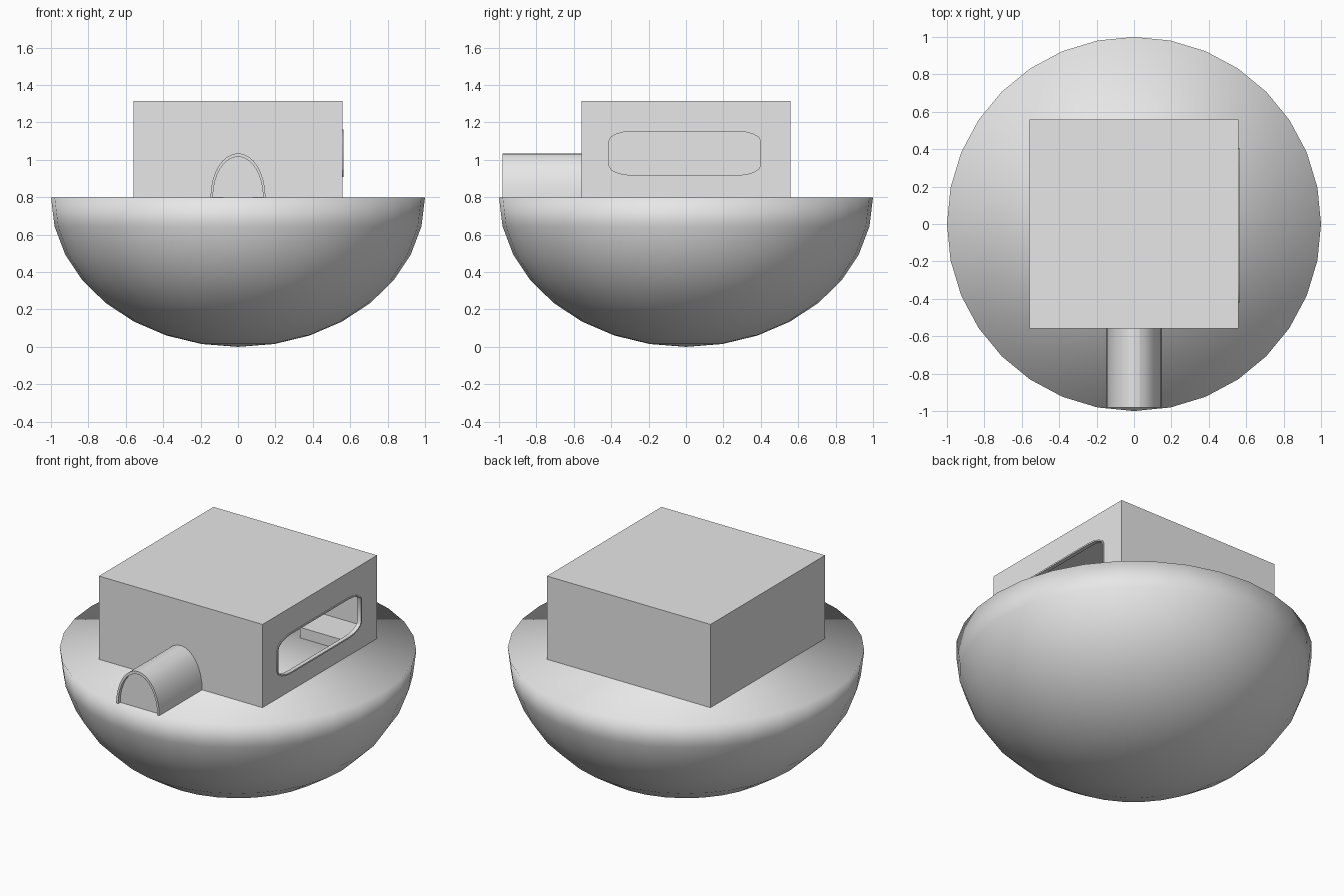
import bpy, bmesh, math

if "Cube" in bpy.data.objects:
    bpy.data.objects.remove(bpy.data.objects["Cube"])

grey = bpy.data.materials.new("plain grey")
grey.diffuse_color = (0.8, 0.8, 0.8, 1)
grey.use_nodes = True
grey.node_tree.nodes["Principled BSDF"].inputs["Base Color"].default_value = grey.diffuse_color


def add(name, bm, smooth=None):
    bmesh.ops.recalc_face_normals(bm, faces=bm.faces)
    me = bpy.data.meshes.new(name)
    bm.to_mesh(me)
    bm.free()
    ob = bpy.data.objects.new(name, me)
    bpy.context.collection.objects.link(ob)
    me.materials.append(grey)
    if smooth is not None:
        bpy.ops.object.select_all(action='DESELECT')
        ob.select_set(True)
        bpy.context.view_layer.objects.active = ob
        bpy.ops.object.shade_smooth_by_angle(angle=math.radians(smooth))
    return ob


def box(name, x0, x1, y0, y1, z0, z1):
    bm = bmesh.new()
    bmesh.ops.create_cube(bm, size=1)
    for v in bm.verts:
        v.co = ((x0 + x1) / 2 + v.co.x * (x1 - x0),
                (y0 + y1) / 2 + v.co.y * (y1 - y0),
                (z0 + z1) / 2 + v.co.z * (z1 - z0))
    return add(name, bm)


def prism(name, ring_a, ring_b):
    bm = bmesh.new()
    a = [bm.verts.new(p) for p in ring_a]
    b = [bm.verts.new(p) for p in ring_b]
    n = len(a)
    for i in range(n):
        bm.faces.new((a[i], a[(i + 1) % n], b[(i + 1) % n], b[i]))
    bm.faces.new(a)
    bm.faces.new(b)
    return add(name, bm)


def cut(ob, cutter):
    m = ob.modifiers.new("cut", 'BOOLEAN')
    m.operation, m.solver, m.object = 'DIFFERENCE', 'EXACT', cutter
    bpy.context.view_layer.objects.active = ob
    bpy.ops.object.modifier_apply(modifier=m.name)
    bpy.data.objects.remove(cutter)


# Bowl-shaped base: lower half of a 32 x 16 sphere, smooth over a flat lid
bm = bmesh.new()
bmesh.ops.create_uvsphere(bm, u_segments=32, v_segments=16, radius=1)
bmesh.ops.delete(bm, geom=[v for v in bm.verts if v.co.z > 0.01], context='VERTS')
rim = [e for e in bm.edges if e.is_boundary]
bmesh.ops.contextual_create(bm, geom=rim)
for v in bm.verts:
    v.co.z = 0.8 + 0.8 * v.co.z
for f in bm.faces:
    f.smooth = True
add("bowl_base", bm)


# Window outline: rounded rectangle on the right wall
def window_ring(x, grow=0.0):
    pts = []
    for k, (sy, sz) in enumerate(((1, 1), (-1, 1), (-1, -1), (1, -1))):
        for j in range(5):
            a = math.radians(k * 90 + j * 22.5)
            pts.append((x, -0.007 + sy * 0.28 + (0.133 + grow) * math.cos(a),
                        1.035 + sz * 0.065 + (0.06 + grow) * math.sin(a)))
    return pts


# Hollow house with the window cut out
house = box("house", -0.56, 0.56, -0.56, 0.56, 0.8, 1.315)
cut(house, box("room_cutter", -0.54, 0.54, -0.54, 0.54, 0.7, 1.295))
cut(house, prism("window_cutter", window_ring(0.5), window_ring(0.6)))

# Thin raised window frame
rings = [window_ring(0.54, -0.008), window_ring(0.565, -0.008),
         window_ring(0.565, 0.001), window_ring(0.54, 0.001)]
bm = bmesh.new()
vs = [[bm.verts.new(p) for p in r] for r in rings]
n = len(vs[0])
for r in range(4):
    for i in range(n):
        a, b, j = vs[r], vs[(r + 1) % 4], (i + 1) % n
        bm.faces.new((a[i], a[j], b[j], b[i]))
add("window_frame", bm, 30)

# Low bench inside the back corner
box("bench", 0.2, 0.54, 0.32, 0.54, 0.8, 0.865)


# Entrance tunnel: arched shell with a slightly recessed door
def arch(y, w, h, count=16):
    return [(w * math.cos(math.pi * i / count), y,
             0.8 + h * math.sin(math.pi * i / count)) for i in range(count + 1)]


rings = [arch(-0.56, 0.147, 0.235), arch(-0.98, 0.147, 0.235),
         arch(-0.98, 0.134, 0.217), arch(-0.96, 0.134, 0.217)]
bm = bmesh.new()
vs = [[bm.verts.new(p) for p in r] for r in rings]
for a, b in zip(vs, vs[1:]):
    for i in range(len(a) - 1):
        bm.faces.new((a[i], a[i + 1], b[i + 1], b[i]))
bm.faces.new(vs[-1])
add("entrance_tunnel", bm, 15)
